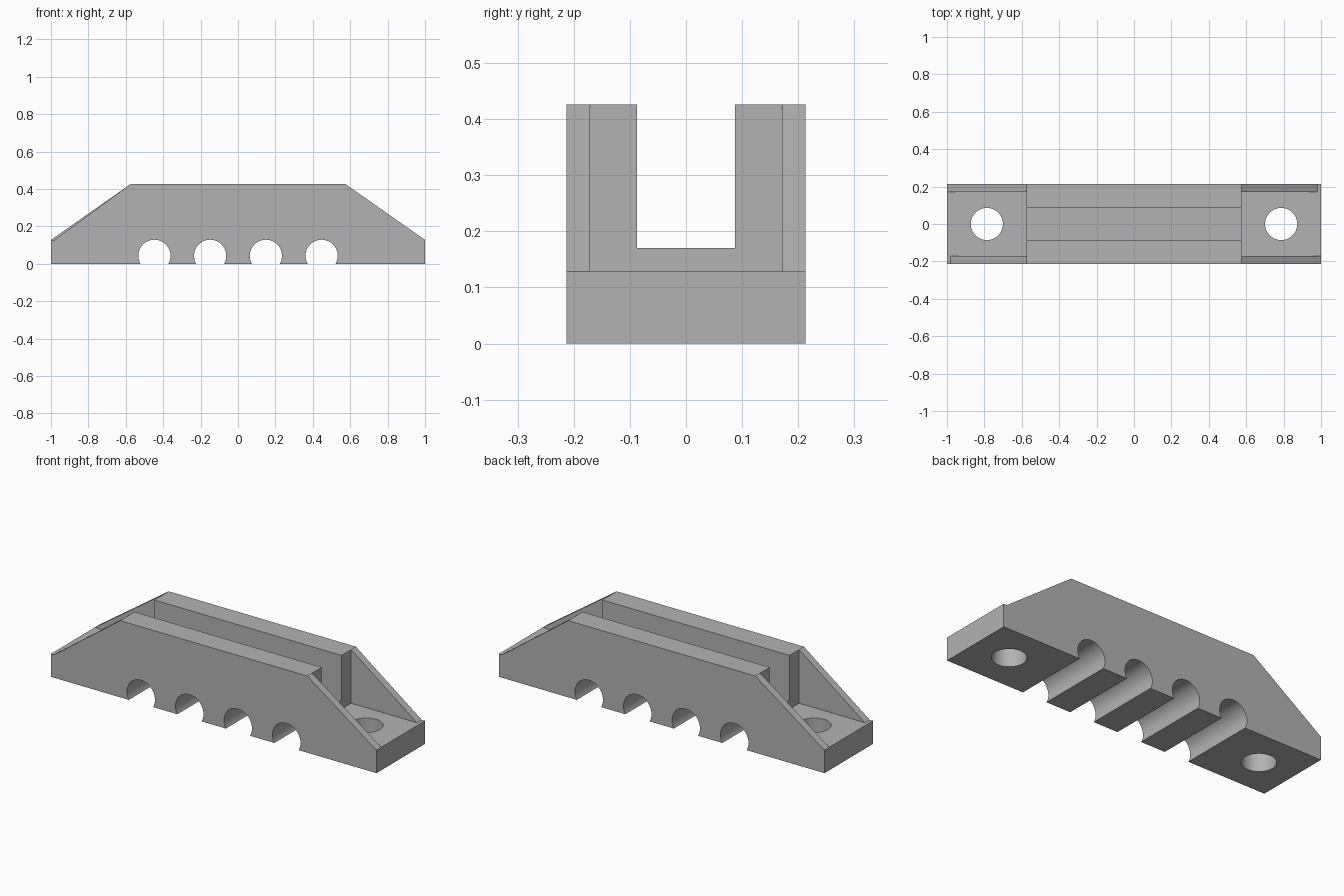
import bpy
import bmesh
import math
from mathutils import Matrix, Vector

if "Cube" in bpy.data.objects:
    bpy.data.objects.remove(bpy.data.objects["Cube"], do_unlink=True)

HALF_W = 0.213      # half width of the whole bracket
BASE_H = 0.128      # height of the base plate
TOP = 0.426         # height of the walls
BLOCK = 0.575       # half length of the channel block
RIB_IN = 0.171      # inner side of the end ribs
HOLE_R = 0.086

grey = bpy.data.materials.new("plain grey")
grey.use_nodes = True
colour = (0.45, 0.45, 0.45, 1)
grey.diffuse_color = colour
grey.node_tree.nodes["Principled BSDF"].inputs["Base Color"].default_value = colour


def finish(name, bm):
    bmesh.ops.recalc_face_normals(bm, faces=bm.faces)
    mesh = bpy.data.meshes.new(name)
    bm.to_mesh(mesh)
    bm.free()
    mesh.materials.append(grey)
    obj = bpy.data.objects.new(name, mesh)
    bpy.context.collection.objects.link(obj)
    return obj


def extrude(name, points, shift):
    """Solid made by sweeping a flat outline along a vector."""
    bm = bmesh.new()
    face = bm.faces.new([bm.verts.new(p) for p in points])
    new = bmesh.ops.extrude_face_region(bm, geom=[face])["geom"]
    bmesh.ops.translate(bm, vec=Vector(shift),
                        verts=[v for v in new if isinstance(v, bmesh.types.BMVert)])
    return finish(name, bm)


def cylinder(name, centre, axis):
    bm = bmesh.new()
    turn = Matrix.Rotation(math.pi / 2, 4, "X") if axis == "Y" else Matrix()
    bmesh.ops.create_cone(bm, cap_ends=True, segments=64, radius1=HOLE_R,
                          radius2=HOLE_R, depth=1,
                          matrix=Matrix.Translation(centre) @ turn)
    return finish(name, bm)


def combine(target, tool, operation):
    """Apply a boolean and discard the tool object."""
    mod = target.modifiers.new(operation.lower(), "BOOLEAN")
    mod.operation, mod.solver, mod.object = operation, "EXACT", tool
    bpy.context.view_layer.objects.active = target
    bpy.ops.object.modifier_apply(modifier=mod.name)
    bpy.data.objects.remove(tool, do_unlink=True)


# Base plate
w = HALF_W
bracket = extrude("clamp_bracket",
                  [(-1, -w, 0), (-1, w, 0), (-1, w, BASE_H), (-1, -w, BASE_H)], (2, 0, 0))

# U-shaped channel block
c, floor = 0.087, 0.17
outline = [(-w, 0), (w, 0), (w, TOP), (c, TOP), (c, floor),
           (-c, floor), (-c, TOP), (-w, TOP)]
combine(bracket, extrude("channel_block", [(-BLOCK, y, z) for y, z in outline],
                         (2 * BLOCK, 0, 0)), "UNION")

# Sloping end ribs: diagonal pairs share the same length
for sx in (-1, 1):
    for sy in (-1, 1):
        tip = 0.98 if sx == sy else 1.0
        rib = [(0.5, 0.05), (tip, 0.05), (tip, BASE_H), (BLOCK, TOP), (0.5, TOP)]
        combine(bracket, extrude("end_rib", [(sx * x, sy * RIB_IN, z) for x, z in rib],
                                 (0, sy * (HALF_W - RIB_IN), 0)), "UNION")

# Cable grooves across the underside
for i in range(4):
    combine(bracket, cylinder("groove_cutter", ((i - 1.5) * 0.298, 0, 0.043), "Y"),
            "DIFFERENCE")

# Screw holes through both ends
for sx in (-1, 1):
    combine(bracket, cylinder("screw_hole_cutter", (sx * 0.787, 0, 0), "Z"), "DIFFERENCE")

# Smooth bores, sharp edges
bpy.ops.object.select_all(action="DESELECT")
bracket.select_set(True)
bpy.context.view_layer.objects.active = bracket
bpy.ops.object.shade_smooth_by_angle(angle=math.radians(30))
